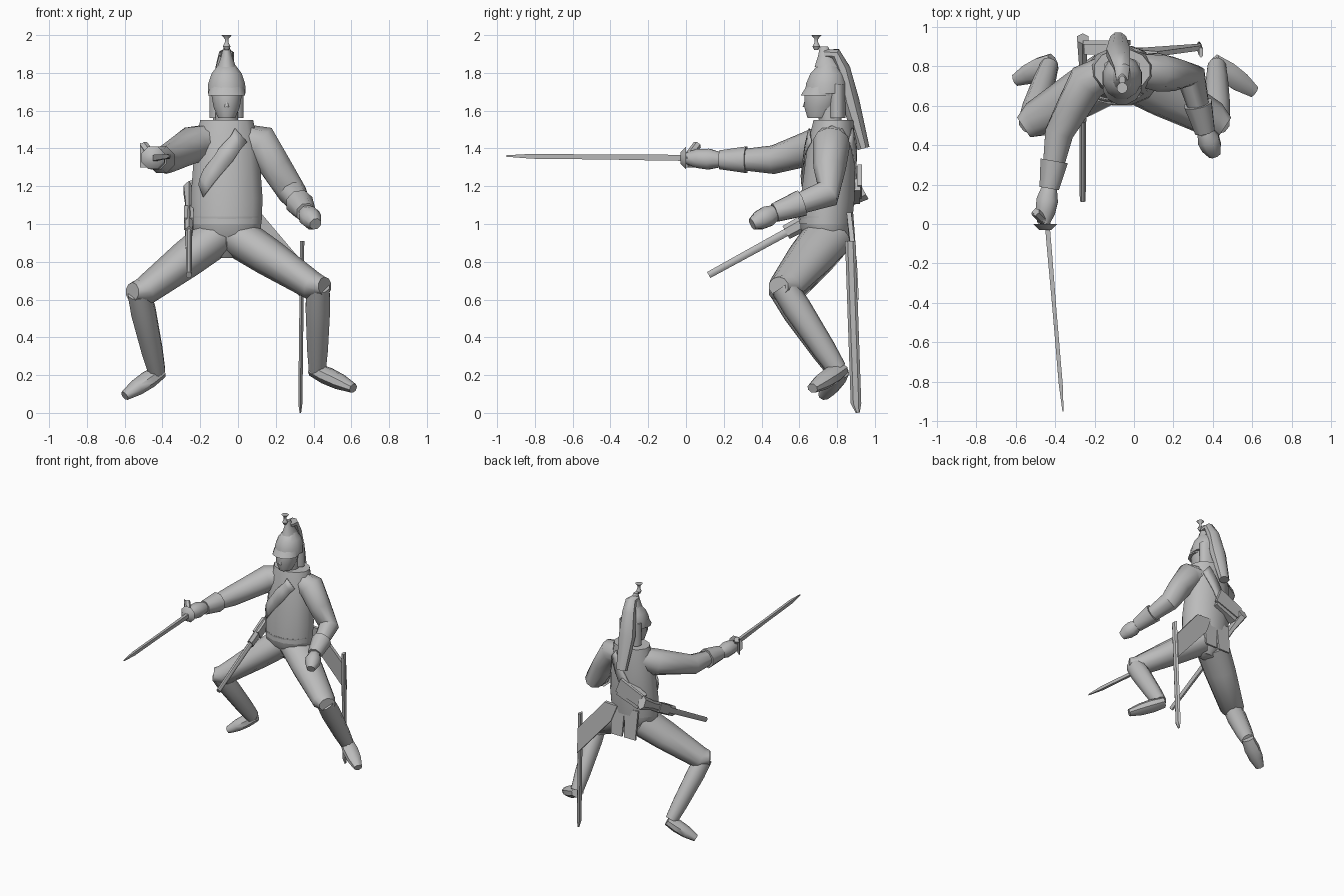
import bpy, math
from mathutils import Vector as V

cube = bpy.data.objects.get("Cube")
if cube:
    bpy.data.objects.remove(cube, do_unlink=True)

tone = (.5, .5, .5, 1)
grey = bpy.data.materials.new("plain_grey")
grey.use_nodes = True
grey.diffuse_color = tone
grey.node_tree.nodes["Principled BSDF"].inputs["Base Color"].default_value = tone


def make(name, verts, faces, angle):
    mesh = bpy.data.meshes.new(name)
    mesh.from_pydata(verts, [], faces)
    mesh.materials.append(grey)
    obj = bpy.data.objects.new(name, mesh)
    bpy.context.collection.objects.link(obj)
    bpy.ops.object.select_all(action='DESELECT')
    obj.select_set(True)
    bpy.context.view_layer.objects.active = obj
    bpy.ops.object.shade_smooth_by_angle(angle=math.radians(angle))
    return obj


def tube(name, path, radii, depth=1, sides=10, wide=(1, 0, 0), level=False):
    """Loft rings along a path; a two-point path is divided evenly to suit the radii."""
    path = [V(p) for p in path]
    last = len(radii) - 1
    if len(path) == 2:
        path = [path[0].lerp(path[1], i / last) for i in range(last + 1)]
    verts, faces = [], []
    for i, radius in enumerate(radii):
        along = path[min(i + 1, last)] - path[max(i - 1, 0)]
        along = V((0, 0, 1)) if level else along.normalized()
        across = V(wide)
        across = (across - along * across.dot(along)).normalized()
        up = along.cross(across) * depth
        radius /= math.cos(math.pi / sides)
        for k in range(sides):
            a = math.tau * (k + .5) / sides
            verts.append(path[i] + (across * math.cos(a) + up * math.sin(a)) * radius)
    for i in range(last):
        for k in range(sides):
            a, b = i * sides + k, i * sides + (k + 1) % sides
            faces.append((a, b, b + sides, a + sides))
    faces.append(tuple(reversed(range(sides))))
    faces.append(tuple(range(last * sides, len(verts))))
    return make(name, verts, faces, 50 if sides > 6 else 30)


def upright(name, bottom, top, radii, depth=1):
    """Loft of level rings around the body centre line; ends are (y, z)."""
    return tube(name, [(centre, *bottom), (centre, *top)], radii, depth, sides=12, level=True)


def plate(name, outline, thickness):
    """Flat panel thickened towards the back."""
    n = len(outline)
    verts = [V(p) for p in outline] + [V(p) + V((0, thickness, 0)) for p in outline]
    faces = [tuple(range(n)), tuple(reversed(range(n, n + n)))]
    faces += [(k, n + k, n + (k + 1) % n, (k + 1) % n) for k in range(n)]
    return make(name, verts, faces, 20)


def belt(name, start, end, width, body):
    """Strip wrapped onto the body."""
    start, end, half = V(start), V(end), V((width, 0, -width)) / 2
    steps = 8
    verts = []
    for i in range(steps + 1):
        middle = start.lerp(end, i / steps)
        verts += [middle - half, middle + half]
    faces = [(i, i + 1, i + 3, i + 2) for i in range(0, steps * 2, 2)]
    obj = make(name, verts, faces, 50)
    wrap = obj.modifiers.new("wrap", 'SHRINKWRAP')
    wrap.target = body
    wrap.wrap_mode = 'ABOVE_SURFACE'
    wrap.offset = .008
    obj.modifiers.new("thickness", 'SOLIDIFY').thickness = .008


def arm(side, root, shoulder, elbow, wrist, tip):
    root, shoulder, elbow, wrist, tip = map(V, (root, shoulder, elbow, wrist, tip))
    tube(side + "_arm", [root, shoulder, shoulder.lerp(elbow, .5), elbow, wrist], [.08, .095, .082, .072, .04])
    tube(side + "_cuff", [elbow.lerp(wrist, .5), wrist], [.07, .05], sides=8)
    tube(side + "_hand", [wrist, tip], [.04, .055, .05, .03], sides=8)


def leg(side, out, hip, knee, ankle, toe):
    hip, knee, ankle, toe = map(V, (hip, knee, ankle, toe))
    cap = knee + V((out * .06, -.04, 0))
    tube(side + "_thigh", [hip, hip.lerp(knee, .4), knee, cap], [.13, .12, .09, .06], .8, wide=(0, 1, 0))
    tube(side + "_shin", [knee.lerp(cap, .4), ankle], [.06, .065, .06, .055, .045], 1.1)
    heel = ankle + V((-out * .02, .02, 0))
    tube(side + "_foot", [heel, toe], [.045, .055, .05, .03], .8, 8, wide=(out, 2, 0))


centre = -.06

# Body
torso = upright("torso", (.74, 1), (.78, 1.55), [.185, .19, .18, .17, .14], .75)
upright("hips", (.75, .82), (.74, 1.04), [.06, .13, .18, .185], .75)
upright("neck", (.77, 1.5), (.75, 1.65), [.06, .06])

# Head
upright("head", (.7, 1.56), (.74, 1.74), [.045, .07, .08, .08], 1.25)
upright("nose", (.64, 1.62), (.65, 1.68), [.015, .008], 1.5)
upright("neck_hair", (.8, 1.56), (.8, 1.74), [.09, .09], .5)

# Helmet with visor, crest, knob and hanging mane
upright("helmet", (.74, 1.69), (.75, 1.85), [.1, .098, .08, .04], 1.1)
upright("visor", (.7, 1.68), (.73, 1.74), [.098, .09], .95)
upright("crest", (.75, 1.83), (.73, 1.94), [.05, .03, .015], 1.4)
upright("crest_knob", (.69, 1.92), (.69, 2), [.01, .02, .01, .01, .027])
tube("mane", [(centre, .73, 1.9), (centre, .79, 1.9), (-.07, .83, 1.82), (-.08, .87, 1.65), (-.08, .94, 1.4)],
     [.03, .04, .05, .06, .04], .8, 8)

# Arms: left lowered, right stretched forward
arm("left", (0, .78, 1.45), (.12, .77, 1.43), (.29, .75, 1.16), (.36, .47, 1.06), (.41, .35, 1))
arm("right", (-.12, .78, 1.45), (-.24, .72, 1.42), (-.38, .46, 1.34), (-.43, .18, 1.34), (-.46, 0, 1.35))

# Drawn sword with bowl guard
point = (-.36, -.95, 1.36)
tube("sword_blade", [(-.44, 0, 1.35), point], [.012, .012, .011, .01, .01, .01, .01, .003], 1.3, 4)
tube("sword_guard", [(-.45, -.03, 1.35), (-.45, 0, 1.35)], [.03, .06], sides=8)
tube("sword_grip", [(-.5, .06, 1.42), (-.44, 0, 1.34)], [.02, .02], sides=6)
plate("knuckle_guard", [(-.52, .05, 1.43), (-.52, .05, 1.3), (-.46, 0, 1.3), (-.44, 0, 1.38)], .01)

# Legs: spread wide with the feet turned out
leg("left", 1, (0, .75, .93), (.4, .53, .67), (.42, .8, .23), (.61, .67, .13))
leg("right", -1, (-.12, .75, .93), (-.5, .53, .64), (-.43, .8, .22), (-.6, .73, .09))

# Coat tails and the side flap that carries the scabbard
for side, x in ("left", 0), ("right", centre * 2):
    plate(side + "_coat_tail", [(x + .05, .88, .83), (x - .05, .88, .83),
                                (x - .06, .86, 1.06), (x + .06, .86, 1.06)], .015)
plate("side_flap", [(.05, .87, .93), (.34, .89, .6), (.34, .88, .8), (.12, .85, 1.06), (0, .86, 1.06)], .025)
tube("scabbard", [(.34, .87, .91), (.33, .9, .05), (.33, .91, 0)], [.011, .011, .004], 2.2, 6)

# Shoulder belt and cartridge pouch
belt("belt_front", (.03, .62, 1.48), (-.22, .62, 1.18), .07, torso)
belt("belt_back", (.05, .9, 1.48), (-.12, .9, 1.2), .06, torso)
tube("pouch", [(-.05, .89, 1.24), (-.23, .89, 1.16)], [.07, .06], .5, 4, wide=(0, 0, 1))
tube("pouch_flap", [(-.04, .92, 1.26), (-.24, .92, 1.18)], [.06, .05], .2, 4, wide=(0, 0, 1))

# Carbine slung at the right hip
muzzle, butt = V((-.26, .12, .73)), V((-.26, .94, 1.18))
tube("carbine_barrel", [muzzle, muzzle.lerp(butt, .6)], [.015, .018], 1.2, 8)
tube("carbine_stock", [muzzle.lerp(butt, .5), butt], [.02, .022, .018, .028], 1.7, 6)
tube("carbine_lock", [muzzle.lerp(butt, .6), muzzle.lerp(butt, .75)], [.025, .025], 1.4, 4)
